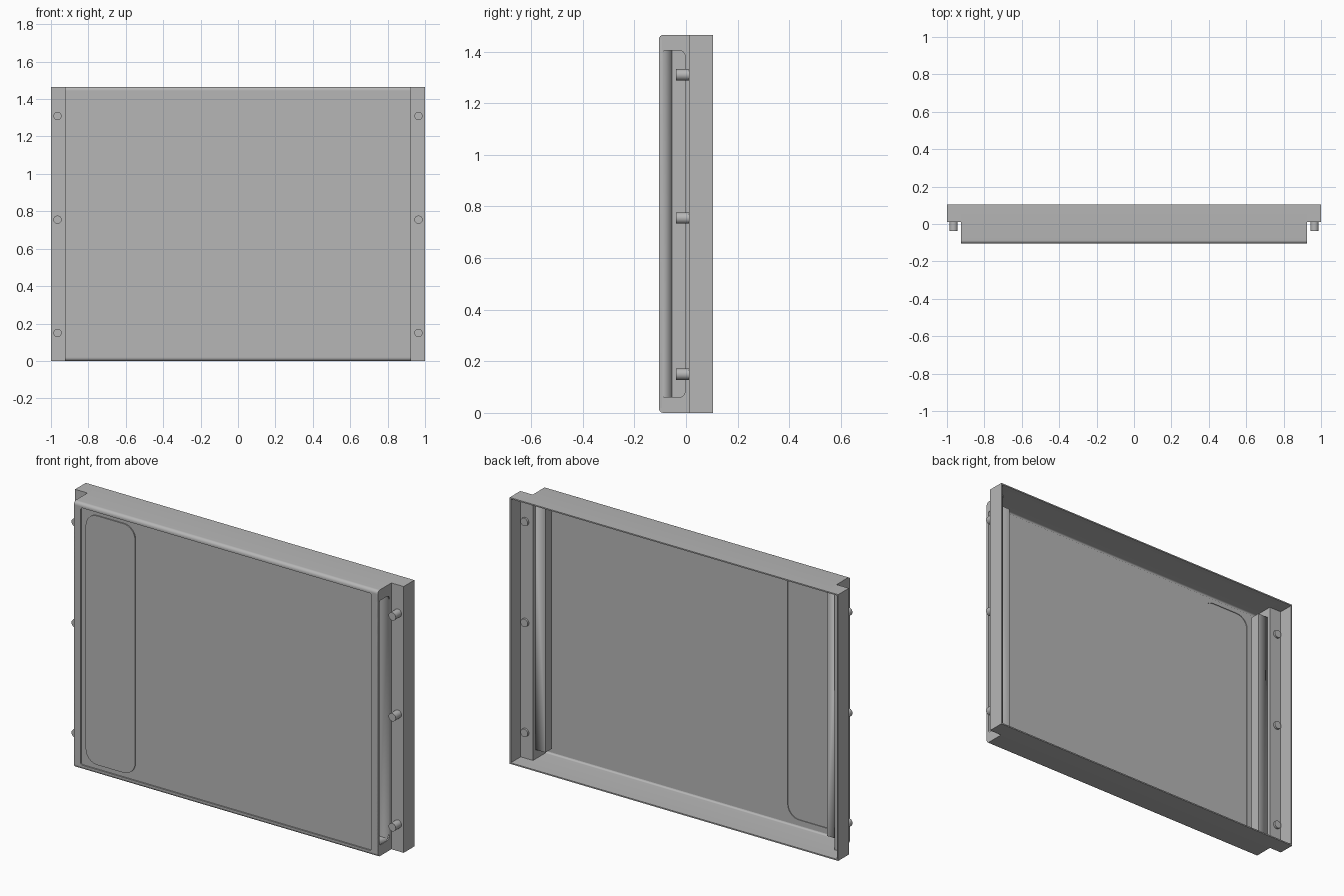
import bpy, bmesh, math
from mathutils import Vector

cube = bpy.data.objects.get("Cube")
if cube:
    bpy.data.objects.remove(cube, do_unlink=True)

H = 1.465                   # height
F, B = -0.105, 0.105        # front and back planes
STEP = 0.012                # front of the side flanges
XI, XO = 0.925, 1.0         # inner and outer half widths
T = 0.007                   # sheet thickness
R = 0.018                   # bend radius

metal = bpy.data.materials.new("light grey metal")
metal.use_nodes = True
GREY = (0.47, 0.47, 0.47, 1)
metal.diffuse_color = GREY
metal.node_tree.nodes["Principled BSDF"].inputs["Base Color"].default_value = GREY


def finish(name, bm):
    bmesh.ops.recalc_face_normals(bm, faces=bm.faces)
    me = bpy.data.meshes.new(name)
    bm.to_mesh(me)
    bm.free()
    ob = bpy.data.objects.new(name, me)
    me.materials.append(metal)
    bpy.context.collection.objects.link(ob)
    bpy.ops.object.select_all(action='DESELECT')
    ob.select_set(True)
    bpy.context.view_layer.objects.active = ob
    bpy.ops.object.shade_smooth_by_angle(angle=math.radians(35))
    return ob


def prism(name, loop, direction):
    """Closed loop of points extruded along a vector."""
    bm = bmesh.new()
    face = bm.faces.new([bm.verts.new(p) for p in loop])
    ext = bmesh.ops.extrude_face_region(bm, geom=[face], use_keep_orig=True)
    moved = [g for g in ext["geom"] if isinstance(g, bmesh.types.BMVert)]
    bmesh.ops.translate(bm, verts=moved, vec=direction)
    return finish(name, bm)


def box(name, x0, x1, y0, y1, z0, z1):
    loop = [(x0, y0, z0), (x1, y0, z0), (x1, y1, z0), (x0, y1, z0)]
    return prism(name, loop, Vector((0, 0, z1 - z0)))


def rounded(u0, u1, v0, v1, radii, seg=6):
    """Rounded rectangle, radii for corners (u0v0, u1v0, u1v1, u0v1)."""
    signs = [(1, 1), (-1, 1), (-1, -1), (1, -1)]
    pts = []
    for i, (u, v) in enumerate([(u0, v0), (u1, v0), (u1, v1), (u0, v1)]):
        r = radii[i]
        for k in range(seg + 1):
            a = math.pi * (1 + i / 2) + math.pi / 2 * k / seg
            pts.append((u + signs[i][0] * r + r * math.cos(a),
                        v + signs[i][1] * r + r * math.sin(a)))
    return pts


def ring_plate(name, outer, inner, near, far):
    """Plate with a hole; near and far map 2D points to the two sides."""
    bm = bmesh.new()
    loops = [[bm.verts.new(m(p)) for p in lp] for lp, m in
             ((outer, near), (inner, near), (inner, far), (outer, far))]
    n = len(outer)
    for a, b in zip(loops, loops[1:] + loops[:1]):
        for i in range(n):
            j = (i + 1) % n
            bm.faces.new((a[i], a[j], b[j], b[i]))
    return finish(name, bm)


# Top and bottom walls, with the front edge bent round
arc = [(math.sin(a), math.cos(a)) for a in [math.pi / 16 * k for k in range(9)]]
outer = [(F + R - R * s, R - R * c) for s, c in arc]
r2 = R - T
inner = [(F + R - r2 * s, R - r2 * c) for s, c in arc]
section = [(B, 0)] + outer + inner[::-1] + [(B, T)]
for name, z in (("bottom", lambda v: v), ("top", lambda v: H - v)):
    prism(name + "_wall", [(-XI, y, z(v)) for y, v in section], Vector((2 * XI, 0, 0)))

# Front border around the sunken panel
ring_plate("front_border",
           rounded(-XI, XI, R, H - R, [0.0005] * 4),
           rounded(-0.885, 0.885, 0.025, H - 0.025, [0.012] * 4),
           lambda p: (p[0], F, p[1]), lambda p: (p[0], F + 0.012, p[1]))

# Sunken front panel with a raised upright pad, hollow behind
PY = F + 0.008
pad = rounded(-0.855, -0.555, 0.05, 1.42, [0.07] * 4, 8)
edge = rounded(-0.888, 0.888, 0.022, H - 0.022, [0.012] * 4, 8)
ring_plate("front_panel", edge, pad,
           lambda p: (p[0], PY, p[1]), lambda p: (p[0], PY + 0.006, p[1]))
prism("raised_pad", [(x, PY - 0.006, z) for x, z in pad], Vector((0, 0.008, 0)))

for s, side in ((1, "left"), (-1, "right")):
    # Stepped side wall with a long slot
    slot = (-0.09, -0.003, 0.06, 1.405)
    ring_plate(side + "_step_wall",
               rounded(F, STEP + T, 0, H, [R, 0.0005, 0.0005, R]),
               rounded(*slot, [0.01, 0.025, 0.025, 0.01]),
               lambda p: (s * XI, p[0], p[1]), lambda p: (s * (XI - T), p[0], p[1]))

    # Finger pocket behind the slot, sloping at the front
    prof = [(XI - 0.002, -0.09), (0.857, -0.055), (0.857, -0.002), (XI - 0.002, -0.002)]
    bm = bmesh.new()
    lo, hi = [[bm.verts.new((s * x, y, z)) for x, y in prof] for z in slot[2:]]
    for i in range(3):
        bm.faces.new((lo[i], lo[i + 1], hi[i + 1], hi[i]))
    bm.faces.new(lo)
    bm.faces.new(hi)
    pocket = finish(side + "_finger_pocket", bm)
    sol = pocket.modifiers.new("thickness", 'SOLIDIFY')
    sol.thickness = 0.003
    sol.offset = 0

    # Flange, outer wall and end caps of the side channel
    xa, xb = sorted((s * XI, s * XO))
    box(side + "_flange", xa, xb, STEP, STEP + T, 0, H)
    wa, wb = sorted((s * (XO - T), s * XO))
    box(side + "_outer_wall", wa, wb, STEP, B, 0, H)
    box(side + "_channel_bottom", xa, xb, STEP, B, 0, T)
    box(side + "_channel_top", xa, xb, STEP, B, H - T, H)

    # Mounting pins through the flange
    for i, z in enumerate((0.15, 0.755, 1.31)):
        circle = [(s * 0.965 + 0.022 * math.cos(a), -0.038, z + 0.022 * math.sin(a))
                  for a in [math.tau * k / 24 for k in range(24)]]
        prism(f"{side}_pin_{i + 1}", circle, Vector((0, 0.068, 0)))
